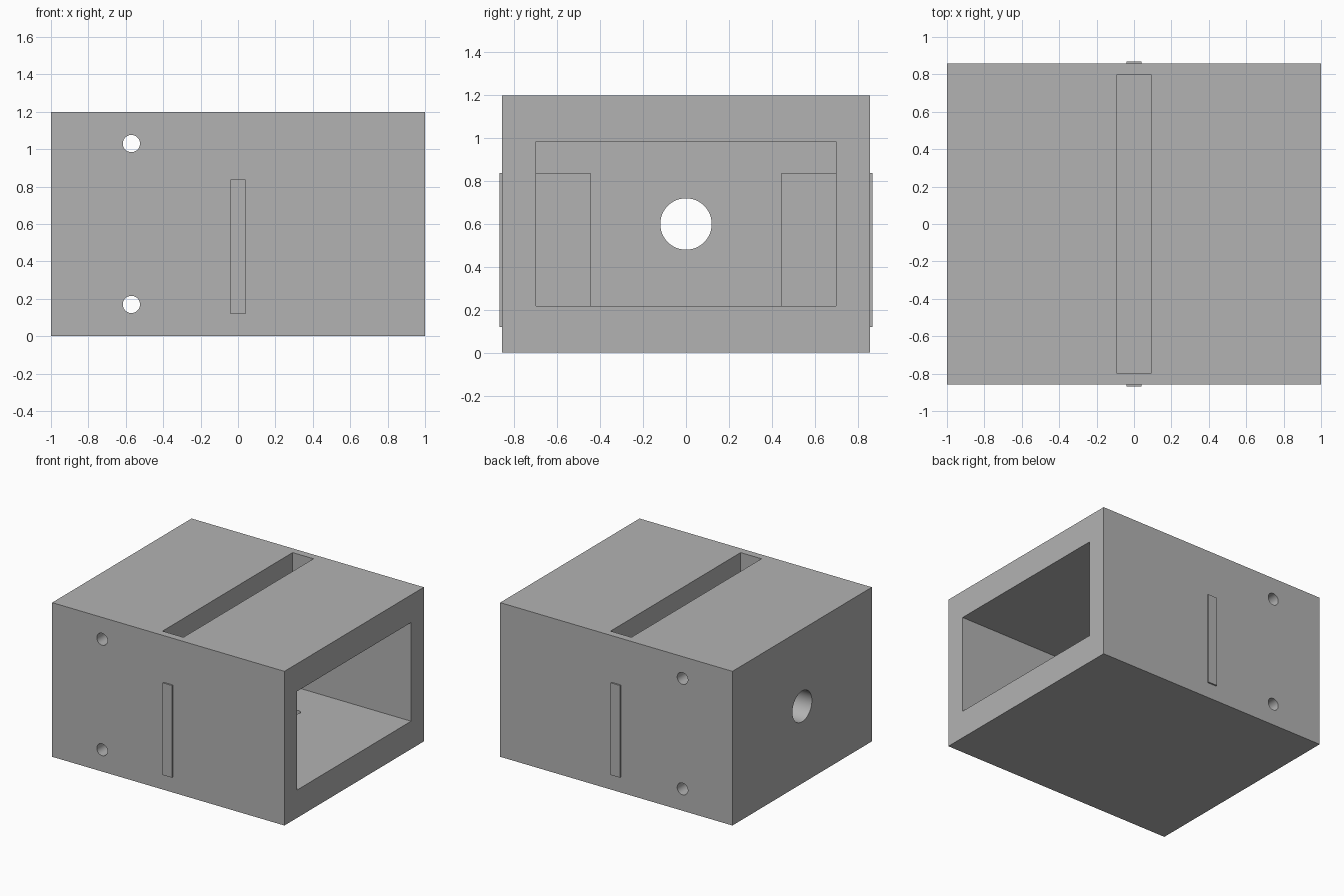
import bpy
import math

default = bpy.data.objects.get("Cube")
if default:
    bpy.data.objects.remove(default, do_unlink=True)

grey = bpy.data.materials.new("mid_grey")
grey.use_nodes = True
grey.diffuse_color = (0.45, 0.45, 0.45, 1)
grey.node_tree.nodes["Principled BSDF"].inputs["Base Color"].default_value = (0.45, 0.45, 0.45, 1)


def box(name, low, high):
    """Box spanning two opposite corners."""
    centre = [(a + b) / 2 for a, b in zip(low, high)]
    bpy.ops.mesh.primitive_cube_add(size=1, location=centre)
    ob = bpy.context.object
    ob.name = name
    ob.scale = [b - a for a, b in zip(low, high)]
    bpy.ops.object.transform_apply(location=False, rotation=False, scale=True)
    ob.data.materials.append(grey)
    return ob


def rod(name, radius, length, centre, rotation):
    bpy.ops.mesh.primitive_cylinder_add(vertices=48, radius=radius, depth=length,
                                        location=centre, rotation=rotation)
    ob = bpy.context.object
    ob.name = name
    ob.data.materials.append(grey)
    return ob


# Solid housing
housing = box("housing", (-1, -0.857, 0), (1, 0.857, 1.2))

# Main cavity open on one end, and the blind slot in the lid
cutters = [
    box("cavity_cutter", (-0.785, -0.7, 0.217), (1.1, 0.7, 0.985)),
    box("slot_cutter", (-0.09, -0.8, 1.05), (0.09, 0.8, 1.3)),
]

# Cable hole in the closed end, cross holes, and small floor pits
cutters.append(rod("cable_hole_cutter", 0.12, 0.5, (-0.95, 0, 0.6), (0, math.pi / 2, 0)))
for z in (0.17, 1.03):
    cutters.append(rod("cross_hole_cutter", 0.046, 2, (-0.57, 0, z), (math.pi / 2, 0, 0)))
for side in (-1, 1):
    cutters.append(rod("floor_pit_cutter", 0.03, 0.2, (0.25, side * 0.36, 0.217), (0, 0, 0)))

for cutter in cutters:
    mod = housing.modifiers.new(cutter.name, "BOOLEAN")
    mod.operation = "DIFFERENCE"
    mod.solver = "EXACT"
    mod.object = cutter
    bpy.ops.object.select_all(action="DESELECT")
    housing.select_set(True)
    bpy.context.view_layer.objects.active = housing
    bpy.ops.object.modifier_apply(modifier=mod.name)
    bpy.data.objects.remove(cutter, do_unlink=True)

bpy.ops.object.shade_smooth_by_angle(angle=math.radians(30))

# Divider plates passing through both side walls
for name, side in (("front_divider", -1), ("back_divider", 1)):
    inner, outer = sorted((side * 0.445, side * 0.869))
    box(name, (-0.04, inner, 0.12), (0.04, outer, 0.837))
